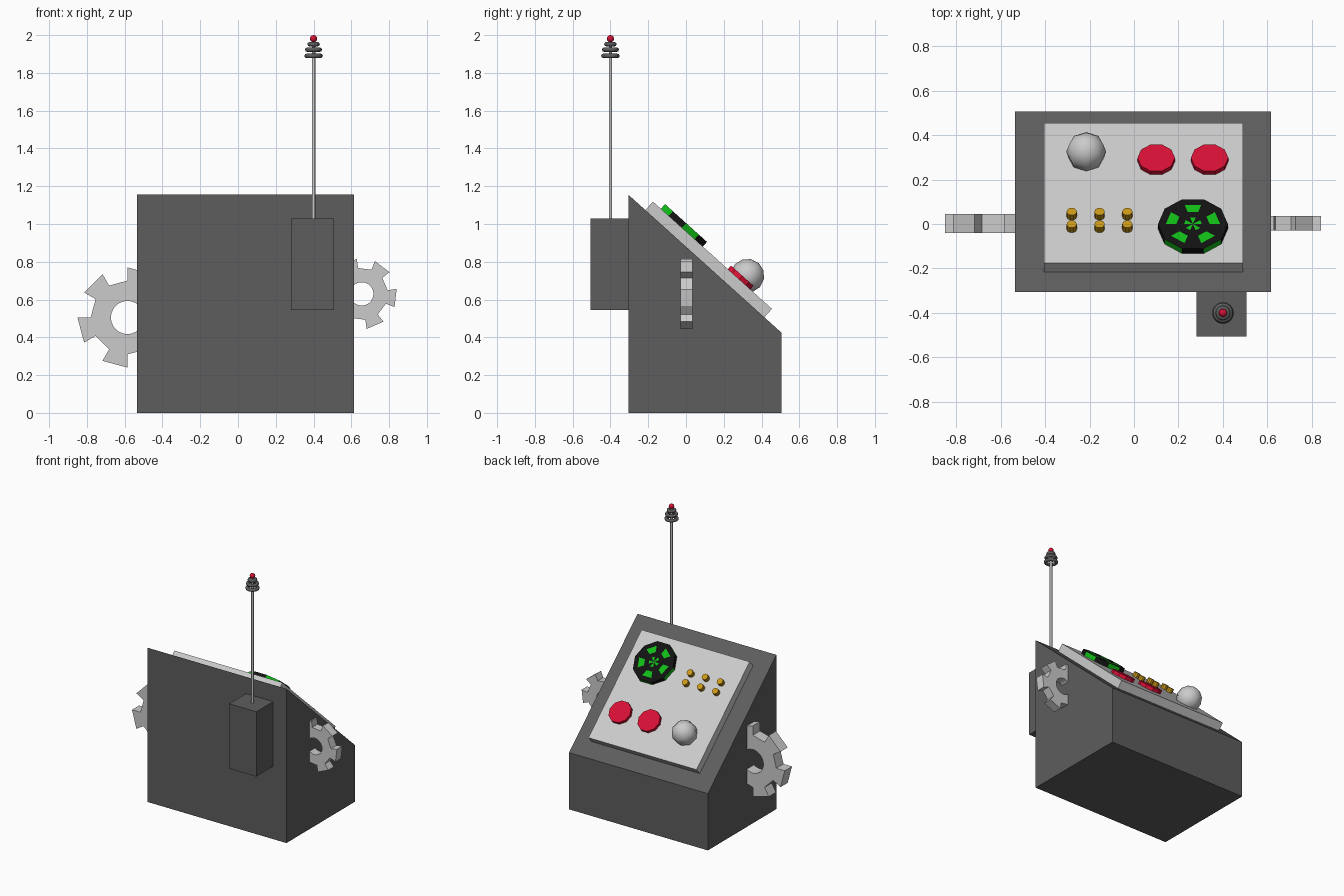
import bpy, bmesh, math
from mathutils import Matrix, Vector

if "Cube" in bpy.data.objects:
    bpy.data.objects.remove(bpy.data.objects["Cube"])

TAU = 2 * math.pi
# Frame of the sloped face: local x across, y downhill, z outward
SLOPE = Matrix.Translation((0, -0.305, 1.155)) @ Matrix.Rotation(-math.atan2(0.73, 0.81), 4, 'X')


def mat(name, col):
    m = bpy.data.materials.new(name)
    m.diffuse_color = (*col, 1)
    m.use_nodes = True
    m.node_tree.nodes["Principled BSDF"].inputs["Base Color"].default_value = m.diffuse_color
    return m


DARK = mat("dark_grey", (0.11, 0.11, 0.11))
RED = mat("red", (0.68, 0.005, 0.035))
GREEN = mat("green", (0.005, 0.5, 0.008))
BLACK = mat("black", (0.006, 0.006, 0.006))
GOLD = mat("gold", (0.6, 0.32, 0.01))


def finish(name, bm, mats=(), matrix=Matrix(), smooth=None):
    bmesh.ops.recalc_face_normals(bm, faces=bm.faces)
    me = bpy.data.meshes.new(name)
    bm.to_mesh(me)
    bm.free()
    me.transform(matrix)
    ob = bpy.data.objects.new(name, me)
    bpy.context.collection.objects.link(ob)
    for m in mats:
        me.materials.append(m)
    if smooth is not None:
        bpy.context.view_layer.objects.active = ob
        ob.select_set(True)
        bpy.ops.object.shade_smooth_by_angle(angle=math.radians(smooth))
        ob.select_set(False)
    return ob


def box(name, lo, hi, mats=(), matrix=Matrix()):
    bm = bmesh.new()
    lo, hi = Vector(lo), Vector(hi)
    size = Matrix.Diagonal((*(hi - lo), 1))
    bmesh.ops.create_cube(bm, size=1, matrix=Matrix.Translation((lo + hi) / 2) @ size)
    return finish(name, bm, mats, matrix)


def cylinder(name, x, y, z0, z1, r, n, mats=(), matrix=Matrix(), smooth=None):
    bm = bmesh.new()
    rim = [bm.verts.new((x + r * math.cos(TAU * i / n), y + r * math.sin(TAU * i / n), z0)) for i in range(n)]
    f = bm.faces.new(rim)
    top = bmesh.ops.extrude_face_region(bm, geom=[f])["geom"]
    bmesh.ops.translate(bm, vec=(0, 0, z1 - z0), verts=[v for v in top if isinstance(v, bmesh.types.BMVert)])
    if not any(len(g.verts) == n and g.calc_center_median().z < z0 + 1e-6 for g in bm.faces):
        bm.faces.new([v for v in rim])
    return finish(name, bm, mats, matrix, smooth)


def sphere(name, loc, r, u, v, mats=(), matrix=Matrix()):
    bm = bmesh.new()
    bmesh.ops.create_uvsphere(bm, u_segments=u, v_segments=v, radius=r, matrix=Matrix.Translation(loc))
    return finish(name, bm, mats, matrix, 80)


def gear(name, x, z, y0, y1, tip, root, hole, start):
    """Six-tooth gear: 12-sided ring with every other sector pushed out."""
    bm = bmesh.new()
    sub = 2
    n = 12 * sub

    def ring(r, y):
        return [bm.verts.new((x + r * math.cos(start + TAU * i / n), y, z + r * math.sin(start + TAU * i / n)))
                for i in range(n)]

    def chord(r, y):
        p = [Vector((x + r * math.cos(start + TAU * k / 12), y, z + r * math.sin(start + TAU * k / 12)))
             for k in range(13)]
        return [bm.verts.new(p[i // sub].lerp(p[i // sub + 1], (i % sub) / sub)) for i in range(n)]

    inner = [ring(hole, y) for y in (y0, y1)]
    mid = [chord(root, y) for y in (y0, y1)]
    outer = [chord(tip, y) for y in (y0, y1)]
    for i in range(n):
        j = (i + 1) % n
        tooth = (i // sub) % 2 == 0
        bm.faces.new((inner[0][i], inner[0][j], inner[1][j], inner[1][i]))
        for s in (0, 1):
            bm.faces.new((inner[s][i], inner[s][j], mid[s][j], mid[s][i]))
            if tooth:
                bm.faces.new((mid[s][i], mid[s][j], outer[s][j], outer[s][i]))
        wall = outer if tooth else mid
        bm.faces.new((wall[0][i], wall[0][j], wall[1][j], wall[1][i]))
        if i % sub == 0:  # tooth flank
            bm.faces.new((mid[0][i], outer[0][i], outer[1][i], mid[1][i]))
    # unused tip vertices inside the gaps
    bmesh.ops.delete(bm, geom=[v for v in bm.verts if not v.link_faces], context='VERTS')
    return finish(name, bm)


# Wedge-shaped cabinet
bm = bmesh.new()
prof = [(-0.305, 0), (0.505, 0), (0.505, 0.425), (-0.305, 1.155)]
a = [bm.verts.new((-0.535, y, z)) for y, z in prof]
b = [bm.verts.new((0.615, y, z)) for y, z in prof]
bm.faces.new(a)
bm.faces.new(b)
for i in range(4):
    j = (i + 1) % 4
    bm.faces.new((a[i], a[j], b[j], b[i]))
finish("cabinet", bm, [DARK])

# Battery box and control panel
box("battery_box", (0.28, -0.505, 0.545), (0.505, -0.305, 1.03), [DARK])
box("control_panel", (-0.405, 0.121, -0.005), (0.49, 0.969, 0.06), (), SLOPE)

# Radar screen: ten sectors with alternating green cells and green rim sides
bm = bmesh.new()
N = 10
radii = (0.04, 0.075, 0.122, 0.157)


def rim(r, z):
    return [bm.verts.new((0.265 + r * math.cos(TAU * i / N), 0.327 + r * math.sin(TAU * i / N), z)) for i in range(N)]


loops = [rim(r, 0.093) for r in radii] + [rim(radii[-1], 0.055)]
centre = bm.verts.new((0.265, 0.327, 0.093))
for i in range(N):
    j = (i + 1) % N
    f = bm.faces.new((centre, loops[0][i], loops[0][j]))
    f.material_index = int(i % 2 == 0)
    for k in range(4):
        f = bm.faces.new((loops[k][i], loops[k + 1][i], loops[k + 1][j], loops[k][j]))
        f.material_index = int(i % 2 == 0 and k in (1, 3))
bm.faces.new(loops[-1])
finish("radar_screen", bm, [BLACK, GREEN], SLOPE)

# Red buttons, gold knobs, dome lamp
for n, x in enumerate((0.10, 0.34)):
    cylinder(f"red_button_{n + 1}", x, 0.735, 0.055, 0.085, 0.084, 10, [RED], SLOPE)
for r, u in enumerate((0.326, 0.402)):
    for c, x in enumerate((-0.28, -0.155, -0.03)):
        cylinder(f"gold_knob_{r + 1}_{c + 1}", x, u, 0.055, 0.093, 0.023, 10, [GOLD], SLOPE)
sphere("dome_lamp", (-0.215, 0.755, 0.103), 0.09, 8, 6, (), SLOPE)

# Side gears
gear("left_gear", -0.585, 0.505, -0.04, 0.045, 0.265, 0.195, 0.088, 0)
gear("right_gear", 0.655, 0.63, -0.03, 0.035, 0.187, 0.138, 0.062, math.radians(-22))

# Antenna with stacked rings and red tip
cylinder("antenna_rod", 0.4, -0.4, 1.02, 1.975, 0.009, 10, [], Matrix(), 50)
for n, (z, r) in enumerate(((1.89, 0.037), (1.923, 0.033), (1.952, 0.021))):
    bpy.ops.mesh.primitive_torus_add(location=(0.4, -0.4, z), major_radius=r, minor_radius=0.012,
                                     major_segments=16, minor_segments=8)
    ob = bpy.context.object
    ob.name = f"antenna_ring_{n + 1}"
    ob.data.materials.append(DARK)
    bpy.ops.object.shade_smooth_by_angle(angle=math.radians(60))
    ob.select_set(False)
sphere("antenna_tip", (0.4, -0.4, 1.981), 0.019, 12, 8, [RED])
